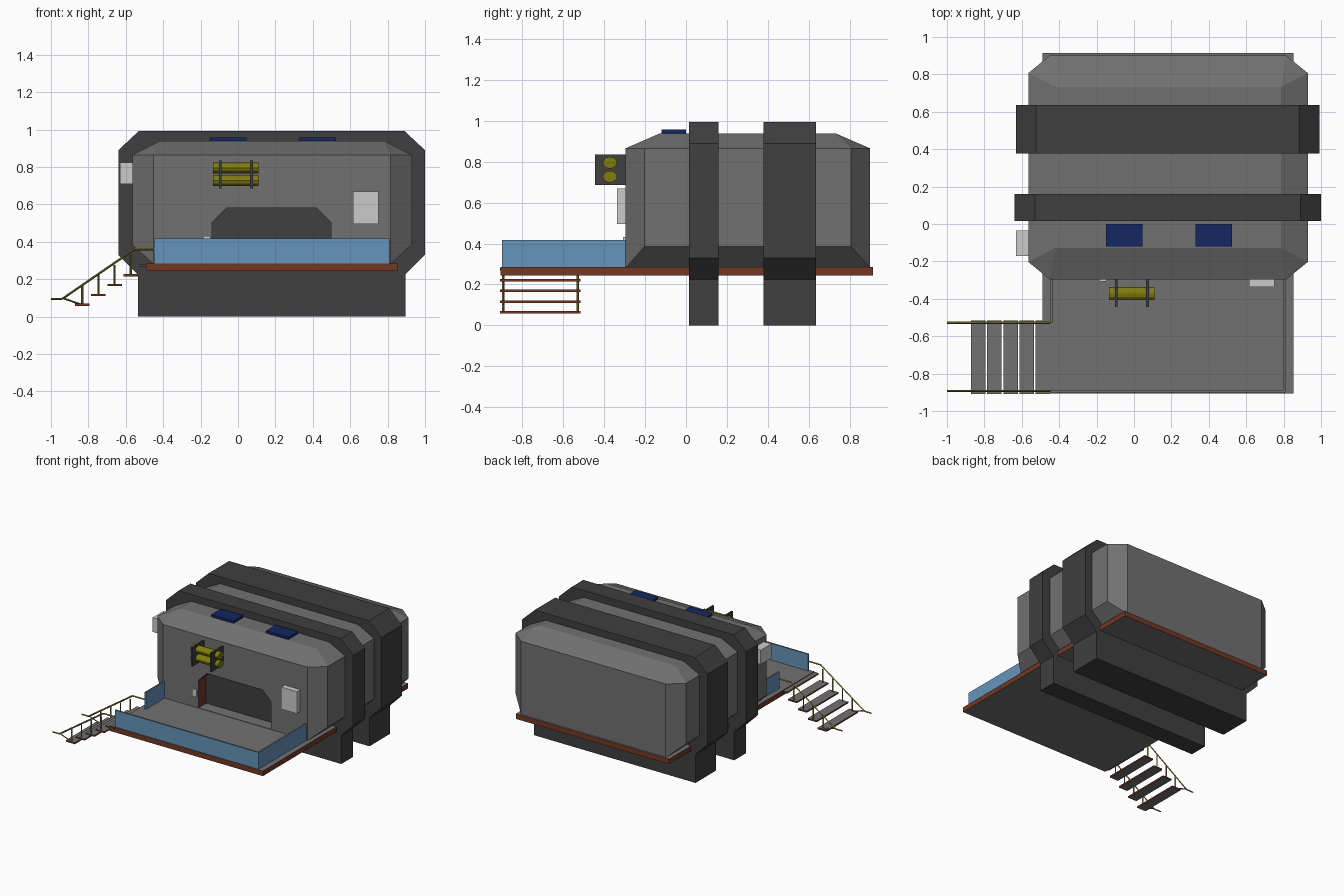
import bpy, bmesh
from mathutils import Vector

if "Cube" in bpy.data.objects:
    bpy.data.objects.remove(bpy.data.objects["Cube"])


def material(name, rgb):
    m = bpy.data.materials.new(name)
    m.diffuse_color = (*rgb, 1)
    m.use_nodes = True
    m.node_tree.nodes["Principled BSDF"].inputs["Base Color"].default_value = m.diffuse_color
    return m


DARK = material("dark_metal", (0.05, 0.05, 0.05))
RUST = material("rust_brown", (0.17, 0.04, 0.018))
GLASS = material("blue_glass", (0.13, 0.3, 0.5))
NAVY = material("solar_navy", (0.006, 0.02, 0.125))
YELLOW = material("tank_yellow", (0.22, 0.2, 0.005))
OLIVE = material("rail_olive", (0.22, 0.2, 0.03))
LIGHT = material("light_grey", (0.58, 0.58, 0.58))
GREY = material("concrete_grey", (0.165, 0.165, 0.165))


def finish(name, bm, mat=None):
    bmesh.ops.recalc_face_normals(bm, faces=bm.faces)
    me = bpy.data.meshes.new(name)
    bm.to_mesh(me)
    bm.free()
    ob = bpy.data.objects.new(name, me)
    bpy.context.collection.objects.link(ob)
    if mat:
        me.materials.append(mat)
    return ob


def box(name, x, y, z, mat=None, edge=None):
    """Box from ranges; edge is an optional second material for the sides."""
    bm = bmesh.new()
    bmesh.ops.create_cube(bm, size=1)
    for v in bm.verts:
        v.co = [r[0] if c < 0 else r[1] for c, r in zip(v.co, (x, y, z))]
    ob = finish(name, bm, mat)
    if edge:
        ob.data.materials.append(edge)
        for p in ob.data.polygons:
            p.material_index = int(abs(p.normal.z) < 0.5)
    return ob


def prism(name, profile, y0, y1, mat=None, caps=True):
    """Extrude an x,z profile along y."""
    bm = bmesh.new()
    a = [bm.verts.new((x, y0, z)) for x, z in profile]
    b = [bm.verts.new((x, y1, z)) for x, z in profile]
    n = len(a)
    for i in range(n):
        j = (i + 1) % n
        bm.faces.new((a[i], a[j], b[j], b[i]))
    if caps:
        bm.faces.new(a)
        bm.faces.new(b)
    return finish(name, bm, mat)


def rod(name, points, radius, mat, sides=4):
    """Straight rods along a path, joined into one object."""
    bm = bmesh.new()
    for p, q in zip(points, points[1:]):
        p, q = Vector(p), Vector(q)
        r = bmesh.ops.create_cone(bm, cap_ends=True, segments=sides, radius1=radius,
                                  radius2=radius, depth=(q - p).length)
        rot = (q - p).to_track_quat('Z', 'Y')
        for v in r["verts"]:
            v.co = rot @ v.co + (p + q) / 2
    return finish(name, bm, mat)


# Main body: convex shell, cut corners, tapered foot and sloped roof edge
bm = bmesh.new()
cx, cy = 0.18, 0.302


def ring(hx, hy, z):
    for sx in (-1, 1):
        for sy in (-1, 1):
            bm.verts.new((cx + 0.002 + sx * hx, cy + sy * hy, z))


ring(0.633, 0.598, 0.28)
for z in (0.385, 0.865):
    ring(0.747, 0.505, z)
ring(0.633, 0.598, 0.865)
ring(0.603, 0.43, 0.938)
bmesh.ops.convex_hull(bm, input=bm.verts)
bmesh.ops.dissolve_limit(bm, angle_limit=0.01, verts=bm.verts, edges=bm.edges)
body = finish("main_body", bm, GREY)

# Recessed doorway with brown lining and dark door
door = [(-0.14, 0.288), (0.498, 0.288), (0.498, 0.505), (0.422, 0.58), (-0.065, 0.58), (-0.14, 0.505)]
cutter = prism("doorway_cutter", door, -0.4, -0.19)
cutter.hide_render = True
mod = body.modifiers.new("doorway", 'BOOLEAN')
mod.object = cutter
mod.solver = 'EXACT'
bpy.context.view_layer.objects.active = body
bpy.ops.object.modifier_apply(modifier=mod.name)
bpy.data.objects.remove(cutter)
lining = [(0.179 + (x - 0.179) * 0.995, z - 0.002) for x, z in door]
prism("doorway_lining", lining, -0.296, -0.19, RUST, caps=False)
prism("door_panel", lining, -0.2, -0.192, DARK)

# Two structural bands around the body, running down to feet
half = [(0.715, 0), (0.715, 0.225), (0.82, 0.33), (0.82, 0.89), (0.71, 0.993)]
band = [(cx + x, z) for x, z in half] + [(cx - x, z) for x, z in reversed(half)]
prism("narrow_band", band, 0.015, 0.16, DARK)
prism("wide_band", [(cx + (x - cx) * 0.99, z) for x, z in band], 0.378, 0.635, DARK)

# Deck and glass railings (pale top edges)
box("deck", (-0.49, 0.853), (-0.907, 0.913), (0.245, 0.285), GREY, RUST)
box("front_railing", (-0.45, 0.81), (-0.9, -0.887), (0.285, 0.417), GREY, GLASS)
box("right_railing", (0.797, 0.81), (-0.887, -0.295), (0.285, 0.417), GREY, GLASS)
box("left_railing", (-0.45, -0.437), (-0.53, -0.295), (0.285, 0.417), GREY, GLASS)

# Stairs
for i in range(5):
    x = -0.833 + i * 0.0865
    z = 0.064 + i * 0.0525
    box("stair_tread", (x - 0.039, x + 0.039), (-0.91, -0.515), (z - 0.006, z + 0.006), GREY, RUST)
    if i < 4:
        for y in (-0.893, -0.528):
            rod("handrail_post", [(x, y, z), (x, y, z + 0.108)], 0.006, OLIVE)
for y in (-0.893, -0.528):
    rod("handrail", [(-1, y, 0.095), (-0.94, y, 0.095), (-0.555, y, 0.36), (-0.45, y, 0.36)], 0.006, OLIVE)
    rod("handrail_brace", [(-0.94, y, 0.1), (-0.835, y, 0.064)], 0.005, OLIVE)

# Slightly flattened tanks held by two brackets
for z in (0.795, 0.727):
    tank = rod("tank", [(-0.133, 0, 0), (0.11, 0, 0)], 0.032, YELLOW, 12)
    tank.scale = (1, 1.1, 0.9)
    tank.location = (0, -0.372, z)
for x in (-0.095, 0.072):
    box("tank_bracket", (x - 0.007, x + 0.007), (-0.445, -0.29), (0.685, 0.835), DARK)

# Solar panels, wall boxes and intercom
for x in (-0.15, 0.33):
    box("solar_panel", (x, x + 0.195), (-0.12, 0.0), (0.93, 0.957), NAVY)
box("front_wall_box", (0.615, 0.752), (-0.338, -0.29), (0.495, 0.67), LIGHT)
box("side_wall_box", (-0.63, -0.56), (-0.17, -0.035), (0.71, 0.823), LIGHT)
box("intercom", (-0.187, -0.147), (-0.308, -0.29), (0.372, 0.432), LIGHT)
